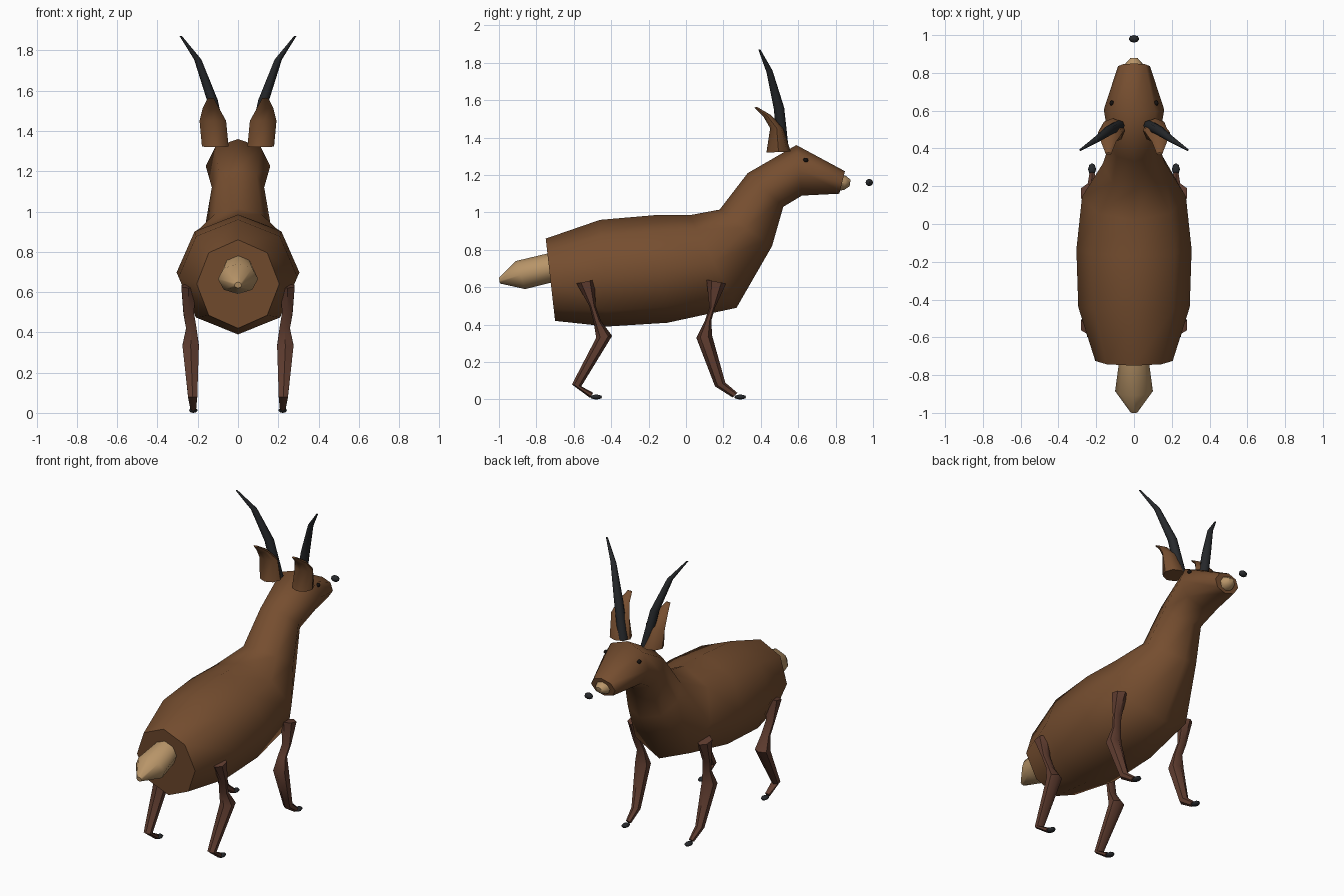
import bpy
import bmesh
from math import sin, cos, tau, radians
from mathutils import Vector

cube = bpy.data.objects.get("Cube")
if cube:
    bpy.data.objects.remove(cube, do_unlink=True)


def material(name, rgb):
    mat = bpy.data.materials.new(name)
    mat.use_nodes = True
    mat.diffuse_color = (*rgb, 1)
    mat.node_tree.nodes["Principled BSDF"].inputs["Base Color"].default_value = (*rgb, 1)
    return mat


coat = material("brown coat", (0.18, 0.076, 0.029))
shin = material("dark reddish brown", (0.115, 0.046, 0.029))
cream = material("tan", (0.48, 0.30, 0.14))
black = material("charcoal", (0.02, 0.022, 0.025))
eye_black = material("eye black", (0.008, 0.006, 0.005))


def finish(bm, name, mat, angle=50):
    bmesh.ops.recalc_face_normals(bm, faces=bm.faces)
    mesh = bpy.data.meshes.new(name)
    bm.to_mesh(mesh)
    bm.free()
    mesh.materials.append(mat)
    obj = bpy.data.objects.new(name, mesh)
    bpy.context.collection.objects.link(obj)
    bpy.ops.object.select_all(action="DESELECT")
    obj.select_set(True)
    bpy.context.view_layer.objects.active = obj
    bpy.ops.object.shade_smooth_by_angle(angle=radians(angle))
    return obj


def loft(name, mat, rings, sides=8, side=1, angle=50):
    """Skin rings given as (centre x, half width, (y, z) one edge, (y, z) other edge)."""
    bm = bmesh.new()
    loops = []
    for x, half, a, b in rings:
        a, b = Vector((0, *a)), Vector((0, *b))
        mid, arm = (a + b) / 2, (a - b) / 2
        loops.append([
            bm.verts.new(mid + arm * cos(tau * i / sides)
                         + Vector((side * x + half * sin(tau * i / sides), 0, 0)))
            for i in range(sides)])
    for low, high in zip(loops, loops[1:]):
        for i in range(sides):
            j = (i + 1) % sides
            bm.faces.new((low[i], low[j], high[j], high[i]))
    bm.faces.new(loops[0])
    bm.faces.new(loops[-1])
    return finish(bm, name, mat, angle)


def pebble(name, mat, centre, size):
    bm = bmesh.new()
    bmesh.ops.create_uvsphere(bm, u_segments=8, v_segments=6, radius=1)
    bmesh.ops.scale(bm, vec=size, verts=bm.verts)
    bmesh.ops.translate(bm, vec=centre, verts=bm.verts)
    return finish(bm, name, mat)


# Body, neck and head in one skin
loft("body", coat, [
    (0, 0.205, (-0.75, 0.86), (-0.70, 0.42)),
    (0, 0.295, (-0.46, 0.96), (-0.42, 0.39)),
    (0, 0.305, (-0.17, 0.985), (-0.10, 0.41)),
    (0, 0.275, (0.02, 0.985), (0.27, 0.49)),
    (0, 0.165, (0.18, 1.015), (0.46, 0.82)),
    (0, 0.13, (0.33, 1.21), (0.52, 1.03)),
    (0, 0.16, (0.59, 1.36), (0.62, 1.09)),
    (0, 0.085, (0.85, 1.22), (0.82, 1.10)),
], angle=60)

# Tail, muzzle tip and nose
loft("tail", cream, [
    (0, 0.075, (-0.70, 0.79), (-0.70, 0.63)),
    (0, 0.10, (-0.91, 0.74), (-0.86, 0.59)),
    (0, 0.018, (-1.0, 0.65), (-0.995, 0.62)),
])
loft("muzzle", cream, [
    (0, 0.05, (0.82, 1.205), (0.81, 1.115)),
    (0, 0.045, (0.855, 1.195), (0.845, 1.12)),
    (0, 0.02, (0.88, 1.175), (0.875, 1.14)),
])
pebble("nose", black, (0, 0.98, 1.16), (0.028, 0.02, 0.019))

for side, label in ((1, "left"), (-1, "right")):
    pebble(f"{label}_eye", eye_black, (side * 0.118, 0.64, 1.28), (0.012, 0.014, 0.012))

    # Cupped ear sweeping back to a point
    loft(f"{label}_ear", coat, [
        (0.113, 0.066, (0.43, 1.32), (0.56, 1.325)),
        (0.125, 0.066, (0.45, 1.45), (0.52, 1.45)),
        (0.135, 0.04, (0.415, 1.51), (0.455, 1.52)),
        (0.135, 0.015, (0.365, 1.56), (0.378, 1.565)),
    ], side=side)

    # Horn curving up, out and back
    loft(f"{label}_horn", black, [
        (0.08, 0.03, (0.49, 1.33), (0.55, 1.33)),
        (0.128, 0.027, (0.47, 1.55), (0.525, 1.56)),
        (0.20, 0.018, (0.43, 1.75), (0.462, 1.76)),
        (0.284, 0.006, (0.387, 1.87), (0.397, 1.872)),
    ], side=side)

    # Legs: thigh, pinched waist, knee, ankle and foot
    loft(f"{label}_front_leg", shin, [
        (0.245, 0.042, (0.11, 0.64), (0.215, 0.62)),
        (0.245, 0.03, (0.125, 0.49), (0.155, 0.49)),
        (0.232, 0.03, (0.10, 0.42), (0.135, 0.42)),
        (0.235, 0.047, (0.055, 0.33), (0.14, 0.34)),
        (0.225, 0.026, (0.155, 0.07), (0.21, 0.09)),
        (0.222, 0.016, (0.25, 0.01), (0.275, 0.035)),
    ], sides=6, side=side)
    loft(f"{label}_back_leg", shin, [
        (0.245, 0.042, (-0.585, 0.62), (-0.49, 0.64)),
        (0.245, 0.03, (-0.517, 0.50), (-0.483, 0.50)),
        (0.232, 0.03, (-0.495, 0.42), (-0.455, 0.42)),
        (0.235, 0.047, (-0.48, 0.33), (-0.395, 0.34)),
        (0.225, 0.026, (-0.61, 0.08), (-0.56, 0.07)),
        (0.222, 0.016, (-0.515, 0.01), (-0.495, 0.035)),
    ], sides=6, side=side)

    # Hooves
    for part, y in (("front", 0.29), ("back", -0.48)):
        pebble(f"{label}_{part}_hoof", black, (side * 0.222, y, 0.013), (0.021, 0.032, 0.013))
